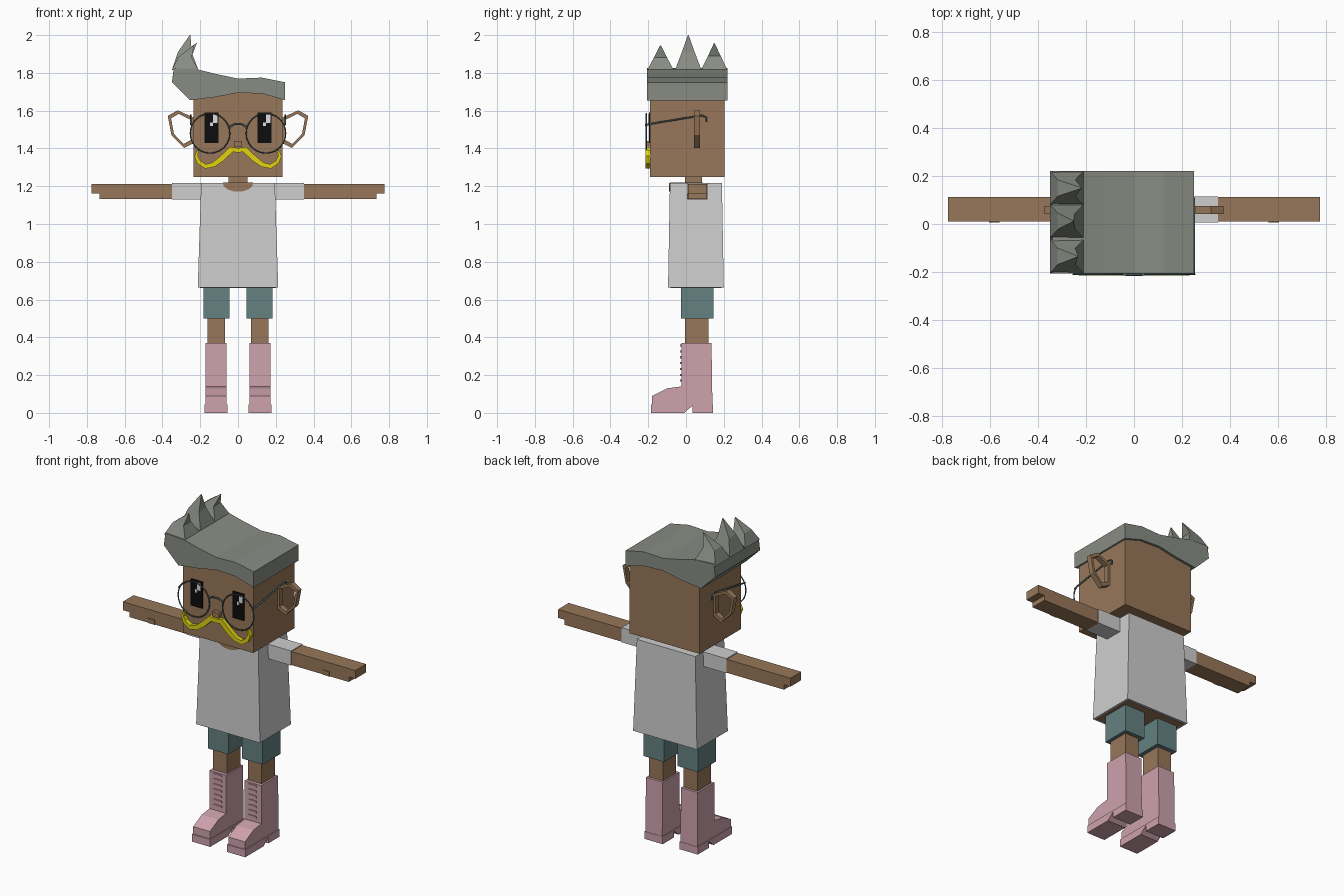
import bpy, bmesh, math
from mathutils import Vector

old = bpy.data.objects.get("Cube")
if old:
    bpy.data.objects.remove(old, do_unlink=True)


def material(name, r, g, b):
    m = bpy.data.materials.new(name)
    m.use_nodes = True
    m.diffuse_color = (r, g, b, 1)
    bsdf = m.node_tree.nodes["Principled BSDF"]
    bsdf.inputs["Base Color"].default_value = (r, g, b, 1)
    bsdf.inputs["Roughness"].default_value = 0.9
    return m


SKIN = material("brown skin", .31, .185, .10)
HAIR = material("grey hair", .245, .265, .23)
SHIRT = material("light grey cloth", .62, .62, .62)
SHORTS = material("teal cloth", .13, .22, .22)
BOOT = material("pink leather", .62, .36, .42)
YELLOW = material("yellow moustache", .75, .65, .005)
BLACK = material("black eye", .004, .004, .004)
WHITE = material("white glint", .75, .75, .75)
METAL = material("dark steel", .09, .13, .145)


def add(name, bm, mat):
    bmesh.ops.recalc_face_normals(bm, faces=bm.faces)
    me = bpy.data.meshes.new(name)
    bm.to_mesh(me)
    bm.free()
    me.materials.append(mat)
    ob = bpy.data.objects.new(name, me)
    bpy.context.collection.objects.link(ob)
    return ob


def loft(name, rings, mat, closed=False):
    """Skin rings of points; cap the ends unless the rings form a loop."""
    bm = bmesh.new()
    vs = [[bm.verts.new(p) for p in ring] for ring in rings]
    n = len(vs[0])
    pairs = list(zip(vs, vs[1:])) + ([(vs[-1], vs[0])] if closed else [])
    for a, b in pairs:
        for i in range(n):
            j = (i + 1) % n
            bm.faces.new((a[i], a[j], b[j], b[i]))
    if not closed:
        bm.faces.new(vs[0])
        bm.faces.new(vs[-1])
    return add(name, bm, mat)


def prism(name, pts, axis, lo, hi, mat):
    """Extrude an (x, z) outline along y, or a (y, z) outline along x."""
    def place(p, d):
        return (p[0], d, p[1]) if axis == "y" else (d, p[0], p[1])
    return loft(name, [[place(p, d) for p in pts] for d in (lo, hi)], mat)


def rect(x0, x1, y0, y1, z):
    return [(x0, y0, z), (x1, y0, z), (x1, y1, z), (x0, y1, z)]


def box(name, x0, x1, y0, y1, z0, z1, mat):
    return loft(name, [rect(x0, x1, y0, y1, z0), rect(x0, x1, y0, y1, z1)], mat)


def wire(name, pts, radius, cyclic=False):
    cu = bpy.data.curves.new(name, "CURVE")
    cu.dimensions = "3D"
    cu.bevel_depth = radius
    cu.bevel_resolution = 1
    cu.use_fill_caps = True
    sp = cu.splines.new("POLY")
    sp.points.add(len(pts) - 1)
    for q, p in zip(sp.points, pts):
        q.co = (*p, 1)
    sp.use_cyclic_u = cyclic
    cu.materials.append(METAL)
    ob = bpy.data.objects.new(name, cu)
    bpy.context.collection.objects.link(ob)
    return ob


# Head, neck and nose
box("head", -.235, .235, -.19, .205, 1.25, 1.72, SKIN)
box("neck", -.05, .05, -.005, .085, 1.18, 1.26, SKIN)
box("nose", -.022, .022, -.213, -.185, 1.41, 1.44, SKIN)

# Swept hair block with an arched fringe
hair = [(-.254, 1.655), (-.12, 1.672), (0, 1.695), (.13, 1.69), (.25, 1.655),
        (.25, 1.75), (.127, 1.775), (0, 1.77), (-.12, 1.795), (-.22, 1.82),
        (-.34, 1.825), (-.35, 1.75)]
prism("hair", hair, "y", -.207, .22, HAIR)

# Three curved spikes along the raised side
for name, y, x, top in (("front", -.135, -.235, 1.945), ("middle", .012, -.254, 2.0),
                        ("back", .15, -.22, 1.957)):
    mid = 1.82 + (top - 1.82) * .5
    loft(name + "_hair_spike", [
        rect(-.35, -.21, y - .07, y + .07, 1.815),
        rect(-.318, -.245, y - .034, y + .034, mid),
        rect(x - .002, x + .002, y - .002, y + .002, top)], HAIR)

# Moustache: a ribbon that tapers into curled tips
half = [(0, 1.39, .012), (.035, 1.395, .015), (.085, 1.347, .015),
        (.13, 1.314, .013), (.172, 1.305, .012), (.207, 1.327, .011),
        (.222, 1.36, .009), (.212, 1.39, .004)]
path = [(-x, z, w) for x, z, w in half[:0:-1]] + half
upper, lower = [], []
for i, (x, z, w) in enumerate(path):
    a, b = path[max(i - 1, 0)], path[min(i + 1, len(path) - 1)]
    n = Vector((a[1] - b[1], b[0] - a[0])).normalized() * w
    upper.append((x + n.x, z + n.y))
    lower.append((x - n.x, z - n.y))
prism("moustache", upper + lower[::-1], "y", -.215, -.185, YELLOW)

# Glasses bridge
wire("glasses_bridge", [(-.044, -.21, 1.515), (-.02, -.212, 1.528),
                        (.02, -.212, 1.528), (.044, -.21, 1.515)], .005)

# Shirt with a bare hem opening and scooped neckline
loft("shirt", [rect(-.213, .213, -.095, .2, .665),
               rect(-.195, .195, -.085, .19, 1.218)], SHIRT)
box("waist", -.2, .2, -.083, .188, .662, .68, SKIN)
scoop = [(.08 * math.cos(t * math.pi / 10), 1.217 - .046 * math.sin(t * math.pi / 10))
         for t in range(11)]
prism("neckline", scoop, "y", -.09, -.08, SKIN)
box("neckline_top", -.08, .08, -.085, .09, 1.215, 1.221, SKIN)

ear = [(.232, 1.562), (.32, 1.602), (.372, 1.572), (.352, 1.47), (.285, 1.403), (.232, 1.43)]
boot = [(-.18, .04), (.14, .04), (.135, .37), (-.025, .37), (-.025, .14),
        (-.1, .13), (-.18, .09)]
sole = [(-.185, 0), (-.01, 0), (.035, .038), (.035, 0), (.142, 0), (.142, .045), (-.185, .045)]

for s, side in ((1, "left_"), (-1, "right_")):
    def sbox(name, x0, x1, *rest):
        box(side + name, min(s * x0, s * x1), max(s * x0, s * x1), *rest)

    # Ear: a flat hollow ring
    cx = sum(p[0] for p in ear) / len(ear)
    cz = sum(p[1] for p in ear) / len(ear)
    rings = []
    for x, z in ear:
        ix, iz = cx + (x - cx) * .76, cz + (z - cz) * .8
        rings.append([(s * x, .042, z), (s * x, .074, z), (s * ix, .074, iz), (s * ix, .042, iz)])
    loft(side + "ear", rings, SKIN, closed=True)

    # Eye plate with a glint in the same corner on both eyes
    ex = s * .14
    box(side + "eye", ex - .038, ex + .038, -.197, -.189, 1.43, 1.59, BLACK)
    box(side + "eye_glint", ex + .007, ex + .031, -.2, -.196, 1.535, 1.58, WHITE)
    box(side + "eye_small_glint", ex - .008, ex + .007, -.2, -.196, 1.518, 1.538, WHITE)

    # Glasses rim and temple
    rim = [(s * .148 + .105 * math.cos(t * math.pi / 12), -.21,
            1.48 + .105 * math.sin(t * math.pi / 12)) for t in range(24)]
    wire(side + "glasses_rim", rim, .0035, True)
    wire(side + "glasses_temple", [(s * .248, -.21, 1.525), (s * .25, -.19, 1.53),
         (s * .25, .085, 1.575), (s * .25, .107, 1.565), (s * .25, .107, 1.54)], .005)

    # Sleeve, arm, and hand with longer upper fingers
    sbox("sleeve", .185, .35, .007, .115, 1.13, 1.218, SHIRT)
    arm = [(s * x, z) for x, z in ((.34, 1.132), (.733, 1.132), (.733, 1.162),
                                   (.776, 1.162), (.776, 1.213), (.34, 1.213))]
    prism(side + "arm", arm, "y", .01, .112, SKIN)
    sbox("thumb", .56, .605, .006, .02, 1.132, 1.16, SKIN)

    # Shorts leg, leg and boot
    sbox("shorts_leg", .046, .183, -.026, .145, .5, .7, SHORTS)
    sbox("leg", .069, .162, -.005, .12, .35, .51, SKIN)
    mid = s * .117
    prism(side + "boot", boot, "x", mid - .056, mid + .056, BOOT)
    prism(side + "boot_sole", sole, "x", mid - .061, mid + .061, BOOT)
    for k in range(7):
        z = .165 + k * .031
        sbox("lace_%d" % (k + 1), .09, .142, -.031, -.02, z, z + .011, BOOT)
